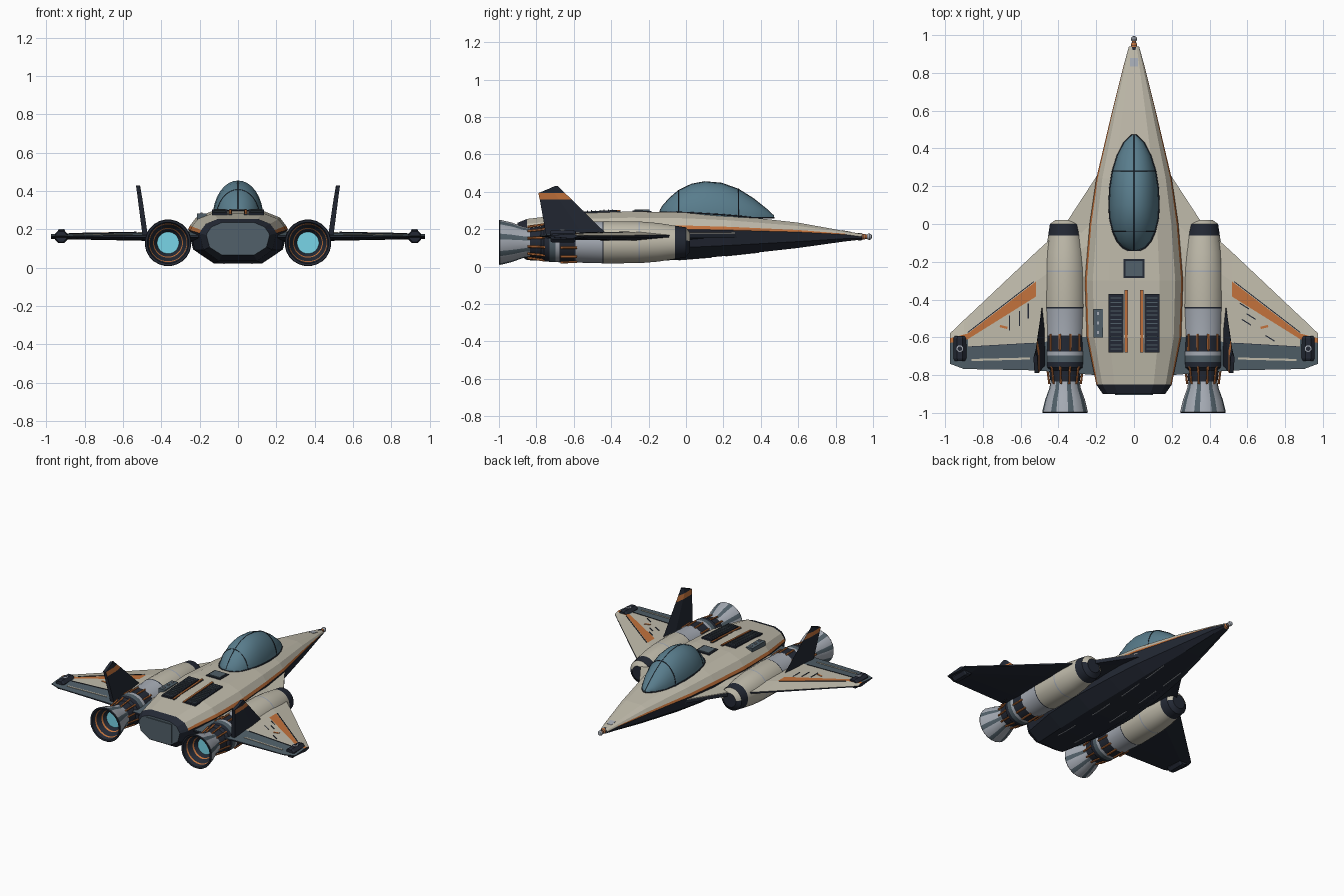
import bpy, bmesh, math
from mathutils import Vector

cube = bpy.data.objects.get("Cube")
if cube:
    bpy.data.objects.remove(cube)


def material(name, r, g, b):
    m = bpy.data.materials.new(name)
    m.use_nodes = True
    m.diffuse_color = (r, g, b, 1)
    bsdf = next(n for n in m.node_tree.nodes if n.type == 'BSDF_PRINCIPLED')
    bsdf.inputs["Base Color"].default_value = (r, g, b, 1)
    bsdf.inputs["Roughness"].default_value = 0.6
    return m


CREAM, NAVY, SLATE, ORANGE, GLASS, METAL, GLOW = range(7)
MATS = [material("cream paint", .53, .5, .41), material("dark navy", .017, .022, .035),
        material("slate grey", .083, .118, .143), material("burnt orange", .55, .17, .045),
        material("blue glass", .1, .205, .265), material("bare metal", .38, .41, .46),
        material("cyan glow", .2, .7, .84)]


def make(name, verts, faces, colours, mirror=False, smooth=False):
    me = bpy.data.meshes.new(name)
    me.from_pydata([tuple(v) for v in verts], [], faces)
    for m in MATS:
        me.materials.append(m)
    for p, c in zip(me.polygons, colours):
        p.material_index = c
    bm = bmesh.new()
    bm.from_mesh(me)
    bmesh.ops.recalc_face_normals(bm, faces=bm.faces)
    bm.to_mesh(me)
    bm.free()
    ob = bpy.data.objects.new(name, me)
    bpy.context.collection.objects.link(ob)
    if smooth:
        bpy.ops.object.select_all(action='DESELECT')
        ob.select_set(True)
        bpy.context.view_layer.objects.active = ob
        bpy.ops.object.shade_smooth_by_angle(angle=math.radians(32))
    if mirror:
        ob.modifiers.new("mirror", 'MIRROR')


def loft(name, rings, rule, **kw):
    """Skin closed rings; rule(segment, side) gives the colour, segment -1 and last are caps."""
    n, k = len(rings[0]), len(rings)
    verts = [v for r in rings for v in r]
    faces, cols = [], []
    for i in range(k - 1):
        for j in range(n):
            q = (j + 1) % n
            faces.append((i * n + j, i * n + q, i * n + n + q, i * n + n + j))
            cols.append(rule(i, j))
    faces += [tuple(range(n)), tuple(range((k - 1) * n, k * n))]
    make(name, verts, faces, cols + [rule(-1, 0), rule(k - 1, 0)], **kw)


def circle(x, y, z, r, n):
    return [(x + r * math.cos(math.tau * (j + .5) / n), y, z + r * math.sin(math.tau * (j + .5) / n))
            for j in range(n)]


def plate(name, pts, colour, t=.006, **kw):
    """Thin plate on 3D points, thickened upward."""
    loft(name, [pts, [(x, y, z + t) for x, y, z in pts]], lambda i, j: colour, **kw)


def box(name, x0, x1, y0, y1, z0, z1, colour):
    plate(name, [(x0, y0, z0), (x1, y0, z0), (x1, y1, z0), (x0, y1, z0)], colour, z1 - z0)


def lerp(table, x, col):
    """Read column col of a table sorted by its first column."""
    rows = sorted(table)
    for a, b in zip(rows, rows[1:]):
        if x <= b[0]:
            f = (x - a[0]) / (b[0] - a[0])
            return a[col] + f * (b[col] - a[col])
    return rows[-1][col]


# Fuselage: y, half width, top, shoulder height, bottom
HULL = [(.94, .027, .175, .16, .145), (.85, .052, .19, .172, .135), (.6, .115, .235, .185, .1),
        (.24, .2, .275, .195, .06), (0, .235, .29, .2, .038), (-.3, .26, .295, .2, .025),
        (-.6, .25, .285, .195, .022), (-.85, .2, .255, .18, .035), (-.9, .165, .235, .17, .065)]


def hull_ring(y, w, zt, zs, zb):
    half = [(.52 * w, zt), (.84 * w, zs + .65 * (zt - zs)), (.96 * w, zs + .22 * (zt - zs)),
            (w, zs), (.9 * w, zb + .4 * (zs - zb)), (.5 * w, zb)]
    return [(x, y, z) for x, z in half] + [(-x, y, z) for x, z in reversed(half)]


def hull_colour(i, j):
    if i < 0 or i == len(HULL) - 1:
        return SLATE
    if i == len(HULL) - 2:
        return NAVY
    if j in (2, 8):
        return ORANGE if i > 0 else CREAM
    return CREAM if j in (0, 1, 9, 10, 11) else NAVY


loft("fuselage", [hull_ring(*s) for s in HULL], hull_colour)
box("tail_plate", -.1, .1, -.906, -.9, .085, .22, SLATE)


def on_hull(name, x0, x1, y0, y1, colour, t=.006, col=2, lift=-.001, **kw):
    za, zb = lerp(HULL, y0, col) + lift, lerp(HULL, y1, col) + lift
    plate(name, [(x0, y0, za), (x1, y0, za), (x1, y1, zb), (x0, y1, zb)], colour, t, **kw)


# Dorsal hatch, vents, orange rails, service panel
on_hull("hatch_frame", -.056, .056, -.286, -.184, NAVY)
on_hull("hatch", -.045, .045, -.275, -.195, SLATE, .012)
on_hull("vent", .055, .135, -.68, -.37, NAVY, .012, mirror=True)
for k in range(13):
    y = -.665 + k * .0225
    on_hull("vent_slat", .065, .125, y, y + .005, SLATE, .015, mirror=True)
on_hull("rail_bed", .032, .05, -.68, -.35, NAVY, .006, mirror=True)
on_hull("rail", .035, .047, -.68, -.35, ORANGE, .011, mirror=True)
box("service_panel", -.215, -.165, -.6, -.45, .24, .282, SLATE)
for y in (-.575, -.525, -.475):
    box("service_button", -.196, -.184, y - .008, y + .008, .28, .288, METAL)
on_hull("nose_sensor", -.02, .02, .835, .88, METAL, .003)
for y in (.3, .05, -.25, -.6):
    on_hull("belly_dash", .07, .076, y - .09, y + .09, METAL, .004, col=4, lift=-.003, mirror=True)

# Nose probe
PROBE = [(.92, .02, NAVY), (.937, .02, ORANGE), (.944, .016, NAVY), (.948, .016, ORANGE),
         (.957, .015, NAVY), (.961, .012, ORANGE), (.968, .012, METAL), (.972, .016, METAL),
         (.98, .018, METAL), (.991, .013, METAL), (.995, .004, METAL)]
loft("nose_probe", [circle(0, y, .16, r, 12) for y, r, c in PROBE],
     lambda i, j: PROBE[max(i, 0)][2], smooth=True)

# Canopy: y, half width, crest height
CANOPY = [(-.14, .03, .3), (-.125, .06, .325), (-.09, .09, .365), (-.04, .112, .408), (.03, .128, .442),
          (.1, .132, .455), (.19, .128, .447), (.28, .114, .415), (.36, .089, .365), (.43, .053, .309),
          (.47, .012, .272)]
BASE = .262


def arch(y, n=16):
    w, h = lerp(CANOPY, y, 1), lerp(CANOPY, y, 2) - BASE
    return [(w * math.cos(math.pi * k / n), y, BASE + h * math.sin(math.pi * k / n)) for k in range(n + 1)]


loft("canopy", [arch(s[0]) for s in CANOPY], lambda i, j: GLASS, smooth=True)


def tube(name, pts, r, colour, cyclic=False):
    cu = bpy.data.curves.new(name, 'CURVE')
    cu.dimensions, cu.bevel_depth, cu.bevel_resolution = '3D', r, 1
    sp = cu.splines.new('POLY')
    sp.points.add(len(pts) - 1)
    for p, v in zip(sp.points, pts):
        p.co = (*v, 1)
    sp.use_cyclic_u = cyclic
    cu.materials.append(MATS[colour])
    bpy.context.collection.objects.link(bpy.data.objects.new(name, cu))


tube("canopy_arch", arch(.28), .003, NAVY)
tube("canopy_rear_arch", arch(-.04), .002, NAVY)
tube("canopy_spine", [(0, y, h) for y, w, h in CANOPY], .002, NAVY)
rim = [(w, y, max(BASE, lerp(HULL, y, 2))) for y, w, h in CANOPY]
tube("canopy_rim", rim + [(-x, y, z) for x, y, z in reversed(rim)], .004, NAVY, True)

# Wings: x, half thickness, then y of leading edge, stripe, flap hinge, trailing edge
WING = [(.2, .03, .14, -.08, -.16, -.59, -.8), (.52, .022, -.15, -.305, -.385, -.63, -.775),
        (.88, .015, -.49, -.58, -.61, -.65, -.768), (.9, .0145, -.508, -.585, -.615, -.65, -.768),
        (.975, .012, -.58, -.605, -.63, -.645, -.74)]
WZ = .163


def wing_ring(x, t, le, o1, o2, f, te):
    up = [(le, .25), (o1, 1), (o2, 1), (f, .85), (te, .2)]
    return [(x, y, WZ + t * k) for y, k in up] + [(x, y, WZ - t * k) for y, k in reversed(up)]


def wing_colour(i, j):
    if i in (-1, 4) or j > 3:
        return NAVY
    if j == 1:
        return CREAM if i == 0 else ORANGE
    return SLATE if j == 3 or (i > 1 and j == 2) else CREAM


loft("wing", [wing_ring(*s) for s in WING], wing_colour, mirror=True)
strake = [(.17, .29, .178), (.2, .25, .178), (.36, .005, .178), (.2, -.1, .178)]
plate("strake_top", strake, CREAM, .004, mirror=True)
plate("strake_base", [(x, y, z - .024) for x, y, z in strake], NAVY, .024, mirror=True)


def wing_strip(name, a, b, w, colour, k=.92, mirror=True):
    """Painted line on the wing from a to b, w wide."""
    d = Vector((a[1] - b[1], b[0] - a[0])).normalized() * w / 2
    pts = [(a[0] - d.x, a[1] - d.y), (b[0] - d.x, b[1] - d.y), (b[0] + d.x, b[1] + d.y), (a[0] + d.x, a[1] + d.y)]
    plate(name, [(x, y, WZ + k * lerp(WING, abs(x), 1)) for x, y in pts], colour, .003, mirror=mirror)


wing_strip("stripe_edge", (.53, -.305), (.88, -.574), .005, NAVY, 1)
wing_strip("flap_line", (.55, -.712), (.86, -.72), .011, CREAM, .49)
wing_strip("hinge_line", (.53, -.63), (.88, -.65), .003, NAVY, .86)
for x, y in ((-.66, -.525), (-.607, -.5), (-.56, -.46)):
    wing_strip("right_wing_slot", (x, y - .04), (x, y + .04), .006, NAVY, mirror=False)
for x, y in ((.585, -.435), (.62, -.49), (.595, -.52), (.72, -.605)):
    wing_strip("left_wing_slot", (x - .024, y + .015), (x + .024, y - .015), .006, NAVY, mirror=False)
wing_strip("wing_mark", (.67, -.55), (.71, -.54), .012, ORANGE)

# Wing tip pods
pod = [(-.592, .03), (-.605, .037), (-.712, .037), (-.725, .03)]
loft("tip_pod", [circle(.922, y, .162, r, 8) for y, r in pod], lambda i, j: NAVY, mirror=True)
loft("tip_beacon", [[(.922 + r * math.cos(a * math.pi / 6), -.66 + r * math.sin(a * math.pi / 6), z)
     for a in range(12)] for r, z in ((.018, .185), (.018, .199), (.012, .201))],
     lambda i, j: NAVY if i == 2 else METAL, mirror=True)

# Tail fins: z, centre x, half thickness, y of leading and trailing edge
FIN = [(.15, .482, .014, -.4, -.745), (.36, .511, .012, -.612, -.782),
       (.393, .516, .011, -.647, -.79), (.43, .521, .01, -.685, -.73)]
loft("tail_fin", [[(x, a, z), (x + t, .6 * a + .4 * b, z), (x + t, b, z if z < .43 else z - .012),
                   (x - t, b, z if z < .43 else z - .012), (x - t, .6 * a + .4 * b, z)]
                  for z, x, t, a, b in FIN],
     lambda i, j: ORANGE if i == 1 and j != 2 else NAVY, mirror=True)

# Engines
EX, EZ = .365, .13
NACELLE = [(.022, .05, CREAM), (0, .081, NAVY), (-.06, .09, CREAM),
           (-.15, .104, CREAM), (-.245, .112, METAL), (-.255, .112, CREAM), (-.44, .114, NAVY),
           (-.447, .113, METAL), (-.59, .107, NAVY), (-.675, .107, METAL), (-.697, .107, SLATE),
           (-.73, .105, NAVY), (-.76, .102, NAVY), (-.775, .086, NAVY), (-.85, .076, NAVY)]


def nacelle_colour(i, j):
    return NAVY if i < 0 or (i == 0 and j > 11) else NACELLE[i][2]


loft("nacelle", [circle(EX, y, EZ, r, 24) for y, r, c in NACELLE], nacelle_colour, mirror=True, smooth=True)
BELL = [(-.835, .078), (-.87, .084), (-.93, .106), (-.995, .122), (-1, .119), (-.998, .108),
        (-.97, .101), (-.96, .097), (-.93, .078), (-.92, .073), (-.9, .057)]


def bell_colour(i, j):
    if i < 3:
        return SLATE if j % 3 == 0 else METAL
    return GLOW if i == 10 else ORANGE if i in (6, 8) else NAVY


loft("nozzle", [circle(EX, y, EZ, r, 24) for y, r in BELL], bell_colour, mirror=True, smooth=True)
for k in range(12):
    a = math.tau * (k + .5) / 12
    for path in ([(-.582, .108), (-.672, .11)], [(-.755, .1), (-.79, .094), (-.848, .086)]):
        loft("fuel_pipe", [circle(EX + math.cos(a) * r, y, EZ + math.sin(a) * r, .0065, 6) for y, r in path],
             lambda i, j: ORANGE, mirror=True)
